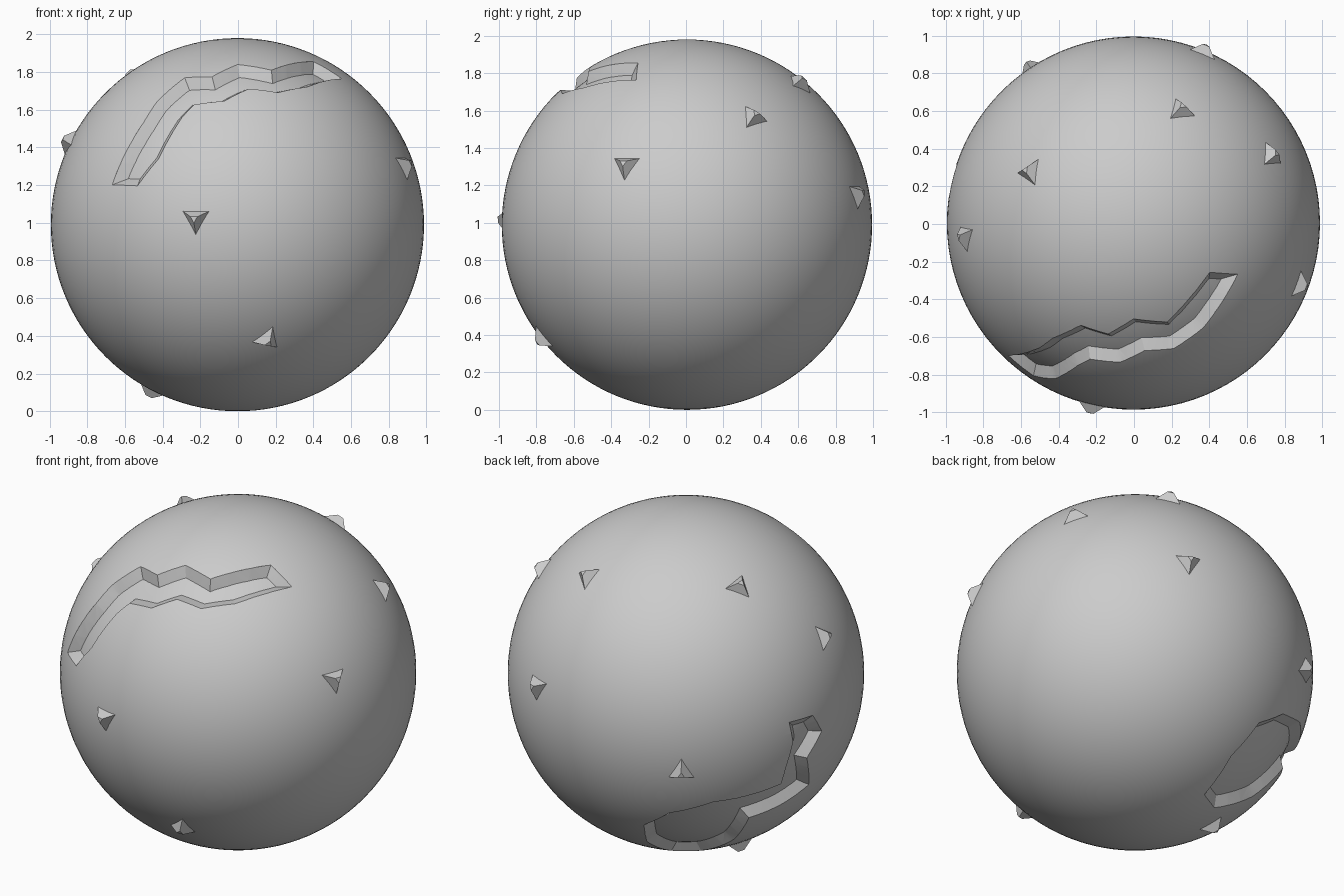
import bpy, bmesh
from math import radians, sin, cos, sqrt
from mathutils import Vector, Matrix

if "Cube" in bpy.data.objects:
    bpy.data.objects.remove(bpy.data.objects["Cube"])

R, DEPTH, SLOPE = 0.99, 0.05, 0.05
CENTRE = Vector((-0.003, 0.005, R))
Z = Vector((0, 0, 1))


def on_sphere(az, el, pts):
    """Project flat outline points (right, up) onto the sphere, seen from az/el."""
    az, el = radians(az), radians(el)
    h = Vector((cos(az), sin(az), 0))
    right = Vector((-sin(az), cos(az), 0))
    c, up = h * cos(el) + Z * sin(el), Z * cos(el) - h * sin(el)
    return [(right * a + up * b + c * sqrt(max(R * R - a * a - b * b, 0))).normalized()
            for a, b in pts]


def make_object(name, bm):
    me = bpy.data.meshes.new(name)
    bm.to_mesh(me)
    bm.free()
    ob = bpy.data.objects.new(name, me)
    ob.location = CENTRE
    bpy.context.collection.objects.link(ob)
    return ob


def ball(name, r):
    bm = bmesh.new()
    bmesh.ops.create_uvsphere(bm, u_segments=96, v_segments=64, radius=r)
    return make_object(name, bm)


def groove_cutter(name, outline):
    """Closed solid with radial sides above the rim and sloped sides below it."""
    n = len(outline)
    mid = sum(outline, Vector())
    if sum((outline[i].cross(outline[(i + 1) % n]).dot(mid) for i in range(n))) < 0:
        outline = outline[::-1]
    inner = []
    for i, p in enumerate(outline):
        a = p.cross((p - outline[i - 1]).normalized()).normalized()
        b = p.cross((outline[(i + 1) % n] - p).normalized()).normalized()
        m = (a + b).normalized()
        inner.append((p + m * SLOPE * 1.15 / max(0.6, m.dot(a))).normalized())

    def fine(ring):
        return [ring[i].lerp(ring[(i + 1) % n], k / 3).normalized()
                for i in range(n) for k in range(3)]
    rim, low = fine(outline), fine(inner)
    bm = bmesh.new()
    rings = [[bm.verts.new(v * s) for v in ring] for ring, s in
             ((rim, 1.45), (rim, R + 0.001), (low, R - DEPTH * 1.15))]
    for up, dn in zip(rings, rings[1:]):
        for i in range(len(up)):
            j = (i + 1) % len(up)
            bm.faces.new((up[i], dn[i], dn[j], up[j]))
    bm.faces.new(rings[0])
    bm.faces.new(rings[-1][::-1])
    bmesh.ops.triangulate(bm, faces=bm.faces[:])
    bmesh.ops.recalc_face_normals(bm, faces=bm.faces[:])
    ob = make_object(name, bm)
    ob.hide_render = True
    ob.hide_set(True)
    return ob


def pixels(cx, cy, pts):
    return [((x - cx) / 180, (cy - y) / 180) for x, y in pts]


# front groove outline, drawn in the front view
front = [(-.666, 1.20), (-.50, 1.53), (-.43, 1.64), (-.28, 1.77), (-.135, 1.775),
         (0, 1.84), (.18, 1.81), (.405, 1.855), (.555, 1.764), (.37, 1.72), (.215, 1.69),
         (.06, 1.71), (-.07, 1.645), (-.23, 1.626), (-.295, 1.557), (-.417, 1.34), (-.53, 1.195)]
front_outline = on_sphere(-90, 0, [(x, z - R) for x, z in front])

# back groove outline, drawn in two angled views
back_outline = on_sphere(125, 24.5, pixels(685, 672, [
    (643, 823), (668, 811), (712, 800), (780, 782), (785, 765), (792, 740), (788, 720),
    (812, 713), (821, 729), (806, 756), (808, 783), (780, 803), (748, 816), (733, 838)]))
back_outline += on_sphere(52, -28, pixels(1135, 672, [
    (1214, 809), (1203, 797), (1229, 758)]))

# sphere body, cut by the grooves, with a smaller core forming the groove floors
body = ball("body_sphere", R)
core = ball("groove_floor_core", R - DEPTH)
core.hide_render = True
core.hide_set(True)
steps = [(groove_cutter("front_groove_cutter", front_outline), 'DIFFERENCE'),
         (groove_cutter("back_groove_cutter", back_outline), 'DIFFERENCE'),
         (core, 'UNION')]
for tool, op in steps:
    mod = body.modifiers.new(tool.name, 'BOOLEAN')
    mod.object, mod.operation, mod.solver = tool, op, 'EXACT'
bpy.context.view_layer.objects.active = body
body.select_set(True)
for mod in list(body.modifiers):
    bpy.ops.object.modifier_apply(modifier=mod.name)
for tool, _ in steps:
    bpy.data.objects.remove(tool)
bpy.ops.object.shade_smooth_by_angle(angle=radians(25))

# blunt three-sided studs: position from the centre, direction of one corner
studs = [((-.22, -.96, .03), (0, 0, -1)), ((.16, -.77, -.61), (.2, 0, 1)),
         ((.89, -.33, .32), (0, 0, -1)), ((.74, .36, .58), (0, -.3, 1)),
         ((.38, .93, .17), (0, 0, -1)), ((.26, .62, .78), (-.1, 1, 0)),
         ((-.55, .27, .78), (.55, .8, 0)), ((-.9, -.07, .44), (-.2, -1, 0)),
         ((-.55, .83, -.15), (0, 0, 1)), ((-.46, .14, -.89), (0, 1, 0))]
for k, (pos, corner) in enumerate(studs):
    n = Vector(pos).normalized()
    t = Vector(corner)
    t = (t - n * t.dot(n)).normalized()
    b = n.cross(t)
    bm = bmesh.new()
    rings = []
    for r, h in ((0.092, -0.012), (0.022, 0.045)):
        rings.append([bm.verts.new(n * (R + h) + (t * cos(a) + b * sin(a)) * r)
                      for a in (0, radians(120), radians(240))])
    lo, hi = rings
    for i in range(3):
        j = (i + 1) % 3
        bm.faces.new((lo[i], lo[j], hi[j], hi[i]))
    bm.faces.new(hi)
    bm.faces.new(lo[::-1])
    make_object(f"stud_{k + 1}", bm)
